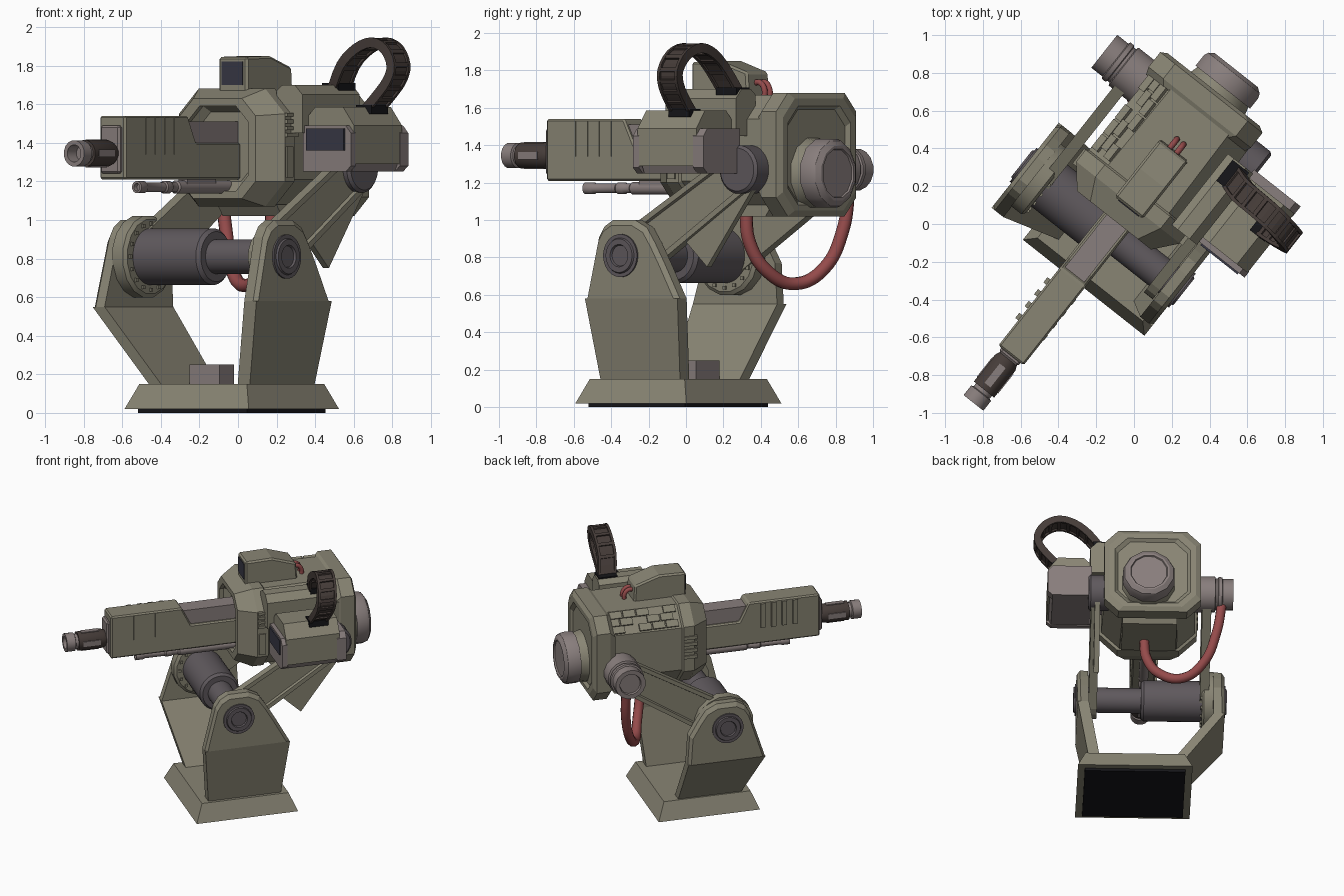
import bpy, bmesh
from math import sin, cos, radians, pi, atan2
from mathutils import Vector, Matrix

if "Cube" in bpy.data.objects:
    bpy.data.objects.remove(bpy.data.objects["Cube"])

COL = dict(olive=(.25, .235, .175), grey=(.25, .21, .205), steel=(.115, .10, .11), brown=(.06, .045, .04),
           red=(.30, .07, .07), glass=(.04, .04, .06), black=(.008, .008, .01))
MATS = {}
for k, c in COL.items():
    MATS[k] = bpy.data.materials.new(k)
    MATS[k].diffuse_color = (*c, 1)
CX = -.08   # gun centre line (the gun is offset on its base)


def finish(name, bm, mat, smooth=False, bevel=0):
    bmesh.ops.recalc_face_normals(bm, faces=bm.faces)
    me = bpy.data.meshes.new(name)
    bm.to_mesh(me)
    bm.free()
    me.materials.append(MATS[mat])
    ob = bpy.data.objects.new(name, me)
    bpy.context.collection.objects.link(ob)
    if smooth:
        bpy.context.view_layer.objects.active = ob
        ob.select_set(True)
        bpy.ops.object.shade_smooth_by_angle(angle=radians(32))
        ob.select_set(False)
    if bevel:
        m = ob.modifiers.new("edge", 'BEVEL')
        m.width, m.segments, m.limit_method = bevel, 1, 'ANGLE'
    return ob


def add_loft(bm, rings):
    vs = [[bm.verts.new(p) for p in r] for r in rings]
    n = len(vs[0])
    for a, b in zip(vs, vs[1:]):
        for i in range(n):
            bm.faces.new((a[i], a[(i + 1) % n], b[(i + 1) % n], b[i]))
    bm.faces.new(vs[0][::-1])
    bm.faces.new(vs[-1])


def loft(name, rings, mat, **kw):
    bm = bmesh.new()
    add_loft(bm, rings)
    return finish(name, bm, mat, **kw)


def box_rings(x0, x1, y0, y1, z0, z1):
    return [[(x0, y0, z), (x1, y0, z), (x1, y1, z), (x0, y1, z)] for z in (z0, z1)]


def boxes(name, items, mat, **kw):
    bm = bmesh.new()
    for it in items:
        add_loft(bm, box_rings(*it))
    return finish(name, bm, mat, **kw)


def box(name, *dims_mat, **kw):
    return boxes(name, [dims_mat[:6]], dims_mat[6], **kw)


def prism_x(name, pts, x0, x1, mat, **kw):      # (y, z) outline pushed along x
    return loft(name, [[(x, *p) for p in pts] for x in (x0, x1)], mat, **kw)


def prism_y(name, pts, y0, y1, mat, **kw):      # (x, z) outline pushed along y
    return loft(name, [[(p[0], y, p[1]) for p in pts] for y in (y0, y1)], mat, **kw)


def lathe(name, axis, c, steps, mat, n=28):     # steps = (position on axis, radius)
    rings = []
    for t, r in steps:
        ring = [(c[0] + r * cos(a), c[1] + r * sin(a)) for a in [2 * pi * (i + .5) / n for i in range(n)]]
        rings.append([(t, u, v) if axis == 'x' else (u, t, v) for u, v in ring])
    return loft(name, rings, mat, smooth=True)


def octo(y, hw, z0, z1, c, x=-.095):
    a, b = x - hw, x + hw
    return [(p, y, q) for p, q in ((a + c, z0), (b - c, z0), (b, z0 + c), (b, z1 - c),
                                   (b - c, z1), (a + c, z1), (a, z1 - c), (a, z0 + c))]


def arc(c, r, a0, a1, n=10):
    return [(c[0] + r * cos(radians(a0 + (a1 - a0) * i / n)), c[1] + r * sin(radians(a0 + (a1 - a0) * i / n)))
            for i in range(n + 1)]


def hose(name, pts, r, mat):
    cu = bpy.data.curves.new(name, 'CURVE')
    cu.dimensions, cu.bevel_depth, cu.bevel_resolution, cu.resolution_u = '3D', r, 3, 8
    sp = cu.splines.new('BEZIER')
    sp.bezier_points.add(len(pts) - 1)
    for b, p in zip(sp.bezier_points, pts):
        b.co = p
        b.handle_left_type = b.handle_right_type = 'AUTO'
    cu.materials.append(MATS[mat])
    bpy.context.collection.objects.link(bpy.data.objects.new(name, cu))


LOW, UP = (-.118, .81), (.62, 1.27)     # arm pivots in (y, z)

# base
box("base_underplate", -.36, .36, -.38, .276, 0, .02, 'black')
loft("base", [[(-.41 + i, -.43 + i, z), (.41 - i, -.43 + i, z), (.41 - i, .326 - i, z), (-.41 + i, .326 - i, z)]
              for i, z in ((0, .02), (.055, .15))], 'olive')
box("base_block", -.25, -.05, -.09, .03, .14, .25, 'grey')

# legs: slanted lower slab, upright rounded upper plate, pivot disc
CROWN = [(-.285, .91), (-.25, .965), (-.19, 1.0), (-.04, 1.0), (.04, .96), (.095, .88), (.16, .77)]
for nm, s, xb, xt, knee, (f0, b0), (f1, b1) in (
        ("right", 1, .33, .41, .58, (-.32, .22), (-.365, .265)),
        ("left", -1, -.335, -.645, .55, (-.31, .16), (-.40, .174))):
    t = s * .08
    loft(nm + "_leg_lower", [[(x, f, z), (x - t, f, z), (x - t, b, z), (x, b, z)]
                             for x, f, b, z in ((xb, f0, b0, .14), (xt, f1, b1, knee))], 'olive')
    i = s * .022
    loft(nm + "_leg_upper", [[(x, LOW[0] + (y - LOW[0]) * k, knee + (z - knee) * k) for y, z in [(f1, knee)] + CROWN + [(b1, knee)]]
                             for x, k in ((xt, .93), (xt - i, 1), (xt - t, 1))], 'olive')
    lathe(nm + "_leg_pivot", 'x', LOW, [(xt - t, .115), (xt + s * .01, .115), (xt + s * .01, .095),
                                        (xt + s * .02, .09), (xt + s * .02, .06), (xt + s * .008, .055)], 'steel')

# cross shaft between the legs
lathe("shaft_drum", 'x', LOW, [(-.57, .147), (-.07, .147), (-.05, .13)], 'steel', 32)
lathe("shaft_thin", 'x', LOW, [(-.06, .09), (.35, .09)], 'steel', 32)
lathe("shaft_ring", 'x', LOW, [(-.57, .215), (-.50, .215), (-.485, .195), (-.485, .14)], 'olive', 16)
boxes("shaft_ring_bolts", [(-.49, -.475, y - .01, y + .01, z - .01, z + .01)
                           for y, z in arc(LOW, .172, 0, 337.5, 15)], 'olive')

# lifting arms with sunken outer panel
tilt = atan2(UP[1] - LOW[1], UP[0] - LOW[0]) * 180 / pi
outline = arc(LOW, .135, tilt + 90, tilt + 270, 8) + arc(UP, .115, tilt - 90, tilt + 90, 8)
for nm, s, x0, x1 in (("right", 1, .265, .325), ("left", -1, -.47, -.535)):
    ob = prism_x(nm + "_arm", outline, x0, x1, 'olive')
    bm = bmesh.new()
    bm.from_mesh(ob.data)
    side = max(bm.faces, key=lambda f: f.normal.x * s)
    bmesh.ops.inset_region(bm, faces=[side], thickness=.03)
    bmesh.ops.inset_region(bm, faces=[side], thickness=.006, depth=-.02)
    bm.to_mesh(ob.data)
    bm.free()
prism_x("right_arm_fin", [(.24, .88), (.38, .75), (.73, 1.22), (.60, 1.25)], .262, .30, 'olive')
lathe("right_arm_pivot", 'x', UP, [(.2, .13), (.33, .13), (.345, .115)], 'steel', 24)
lathe("left_arm_pivot", 'x', UP, [(-.40, .13), (-.56, .13), (-.565, .115), (-.58, .115), (-.585, .125),
                                  (-.61, .125), (-.615, .113), (-.69, .113), (-.69, .08), (-.675, .075)], 'grey', 16)

# gun body, octagonal, with recessed front and rear collar
loft("gun_body", [octo(.02, .15, 1.20, 1.56, .05), octo(-.02, .20, 1.15, 1.59, .08), octo(-.05, .20, 1.15, 1.59, .08),
                  octo(-.05, .25, 1.11, 1.63, .09), octo(.07, .35, 1.07, 1.68, .13), octo(.15, .35, 1.07, 1.68, .13),
                  octo(.16, .335, 1.08, 1.67, .13), octo(.69, .325, 1.08, 1.67, .13)], 'olive')
loft("gun_rear_collar", [octo(.66, .33, 1.05, 1.66, .12, -.11), octo(.70, .345, 1.02, 1.68, .10, -.11),
                         octo(.80, .345, 1.02, 1.68, .10, -.11), octo(.82, .31, 1.05, 1.65, .10, -.11),
                         octo(.82, .27, 1.08, 1.61, .09, -.11), octo(.80, .25, 1.10, 1.59, .09, -.11)], 'olive')
lathe("rear_cap_neck", 'y', (CX, 1.25), [(.78, .20), (.87, .175)], 'olive', 12)
lathe("rear_cap", 'y', (CX, 1.25), [(.86, .19), (.93, .19), (.955, .18), (.975, .15), (.975, .135), (.965, .13)], 'grey', 12)
prism_x("gun_belly", [(.18, 1.10), (.24, 1.02), (.62, 1.02), (.68, 1.10)], -.29, .10, 'olive')

# raised tiles on the left upper slope, and side vents
bm = bmesh.new()
for row in range(3):
    for i in range(5):
        y = .18 + .1 * i + .03 * (row % 2)
        if (i + row) % 4 == 3:
            continue
        t0, t1 = .008 + row * .04, .045 + row * .04
        q = [(-.425 + t0, 1.54 + t0), (-.425 + t1, 1.54 + t1), (-.438 + t1, 1.553 + t1), (-.438 + t0, 1.553 + t0)]
        add_loft(bm, [[(a, yy, b) for a, b in q] for yy in (y, y + .09)])
finish("slope_tiles", bm, 'olive')
boxes("left_side_vents", [(-.455, -.42, .05, .15, 1.30 + .05 * i, 1.325 + .05 * i) for i in range(4)], 'olive')
boxes("right_side_vents", [(.23, .272, .07, .16, 1.43 + .035 * i, 1.45 + .035 * i) for i in range(4)], 'olive')
box("right_side_hatch", .23, .265, .08, .13, 1.22, 1.38, 'olive')

# top sensor
prism_x("sensor_housing", [(.05, 1.65), (.05, 1.845), (.25, 1.85), (.43, 1.79), (.44, 1.65)], -.17, .02, 'olive', bevel=.012)
box("sensor_glass", -.145, -.005, .045, .06, 1.70, 1.82, 'glass')
for i, x in enumerate((-.10, -.055)):
    hose("sensor_cable_%d" % i, [(x, .41, 1.73), (x, .46, 1.735), (x, .49, 1.70), (x, .49, 1.65)], .016, 'red')

# barrel and its housing
prism_x("barrel_housing", [(-.95, 1.21), (-.95, 1.54), (-.42, 1.54), (-.35, 1.40), (.02, 1.40), (.02, 1.21)],
        CX - .085, CX + .085, 'olive', bevel=.01)
box("barrel_block", CX - .065, CX + .065, -.5, .02, 1.25, 1.51, 'grey')
box("barrel_collar", CX - .065, CX + .065, -.975, -.94, 1.24, 1.49, 'grey', bevel=.012)
boxes("housing_ribs", [(CX - .105, CX + .088, y, y + .035, 1.34, 1.53) for y in (-.78, -.70, -.62, -.54)], 'olive')
lathe("barrel_shroud", 'y', (CX, 1.345), [(-.97, .058), (-1.0, .07), (-1.18, .07), (-1.18, .05)], 'brown', 16)
boxes("shroud_slots", [(CX - .072, CX + .072, -1.15, -1.02, 1.325, 1.365),
                       (CX - .02, CX + .02, -1.15, -1.02, 1.273, 1.417)], 'grey')
lathe("barrel_tip", 'y', (CX, 1.345), [(-1.15, .055), (-1.20, .055), (-1.205, .068), (-1.27, .068),
                                       (-1.27, .045), (-1.2, .04)], 'grey', 16)
lathe("lower_barrel", 'y', (CX, 1.17), [(.1, .035), (-.42, .035), (-.43, .027), (-.47, .027), (-.48, .033), (-.52, .033), (-.53, .026),
                                        (-.68, .026), (-.69, .032), (-.745, .032), (-.745, .02), (-.72, .018)], 'grey', 12)
box("lower_barrel_mount", CX - .03, CX + .03, -.36, -.12, 1.17, 1.23, 'grey')

# side pod with screen
prism_y("pod_shell", [(.33, 1.29), (.33, 1.54), (.375, 1.585), (.56, 1.585), (.632, 1.49), (.632, 1.29)], .17, .57, 'olive')
prism_y("pod_lower", [(.325, 1.25), (.325, 1.31), (.628, 1.31), (.60, 1.25)], .19, .59, 'grey')
for nm, y0, y1 in (("front", .14, .18), ("rear", .55, .62)):
    prism_y("pod_%s_frame" % nm, [(.32, 1.25), (.32, 1.49), (.60, 1.49), (.635, 1.45), (.635, 1.28), (.60, 1.25)], y0, y1, 'grey')
box("pod_screen", .345, .595, .13, .15, 1.36, 1.475, 'glass')
box("pod_link", .22, .35, .25, .50, 1.30, 1.48, 'grey')
prism_y("feed_block", [(.16, 1.45), (.16, 1.67), (.20, 1.70), (.28, 1.70), (.33, 1.65), (.33, 1.45)], .12, .60, 'olive')

# cable chain from body to pod
pts = [Vector(p) for p in ((.25, .52, 1.66), (.34, .49, 1.80), (.44, .485, 1.885), (.55, .48, 1.92), (.65, .465, 1.885),
                           (.705, .45, 1.80), (.685, .44, 1.72), (.62, .43, 1.64), (.55, .425, 1.57))]
path = []
for i in range(len(pts) - 1):
    p0, p1, p2, p3 = pts[max(i - 1, 0)], pts[i], pts[i + 1], pts[min(i + 2, len(pts) - 1)]
    for t in (0, 1 / 3, 2 / 3):
        path.append(.5 * (2 * p1 + (p2 - p0) * t + (2 * p0 - 5 * p1 + 4 * p2 - p3) * t * t + (3 * p1 - p0 - 3 * p2 + p3) * t ** 3))
path.append(pts[-1])


def chain_ring(p, t, y0, y1, h):
    n = Vector((-t.z, 0, t.x)).normalized()
    return [p + Vector((0, y, 0)) + n * k for y, k in ((y0, -h), (y1, -h), (y1, h), (y0, h))]


tan = [(path[min(i + 1, len(path) - 1)] - path[max(i - 1, 0)]).normalized() for i in range(len(path))]
for name, mat, spans in (("chain_rails", 'brown', ((-.068, -.05, .026), (.05, .068, .026), (-.052, .052, .014))), ("chain_links", 'brown', ())):
    bm = bmesh.new()
    for y0, y1, h in spans:
        add_loft(bm, [chain_ring(p, t, y0, y1, h) for p, t in zip(path, tan)])
    for p, t in ([] if spans else list(zip(path, tan))[1:-1:2]):
        add_loft(bm, [chain_ring(p + t * d, t, -.051, .051, .024) for d in (-.012, .012)])
    finish(name, bm, mat)
box("chain_pad_body", .20, .31, .45, .59, 1.66, 1.71, 'black')
box("chain_pad_pod", .50, .60, .355, .495, 1.55, 1.595, 'black')

# hanging hose from belly to left arm pivot
hose("hanging_hose", [(-.06, .36, 1.06), (-.08, .37, .88), (-.18, .42, .72), (-.34, .48, .66), (-.48, .56, .74),
                      (-.57, .62, .95), (-.61, .63, 1.18)], .035, 'red')

# turn the whole model to its slanted heading
for ob in bpy.data.objects:
    ob.data.transform(Matrix.Rotation(radians(-38.3), 4, 'Z'))

for m in bpy.data.materials:
    if m.users and not m.is_grease_pencil:
        m.use_nodes = True
        m.node_tree.nodes["Principled BSDF"].inputs["Base Color"].default_value = m.diffuse_color
